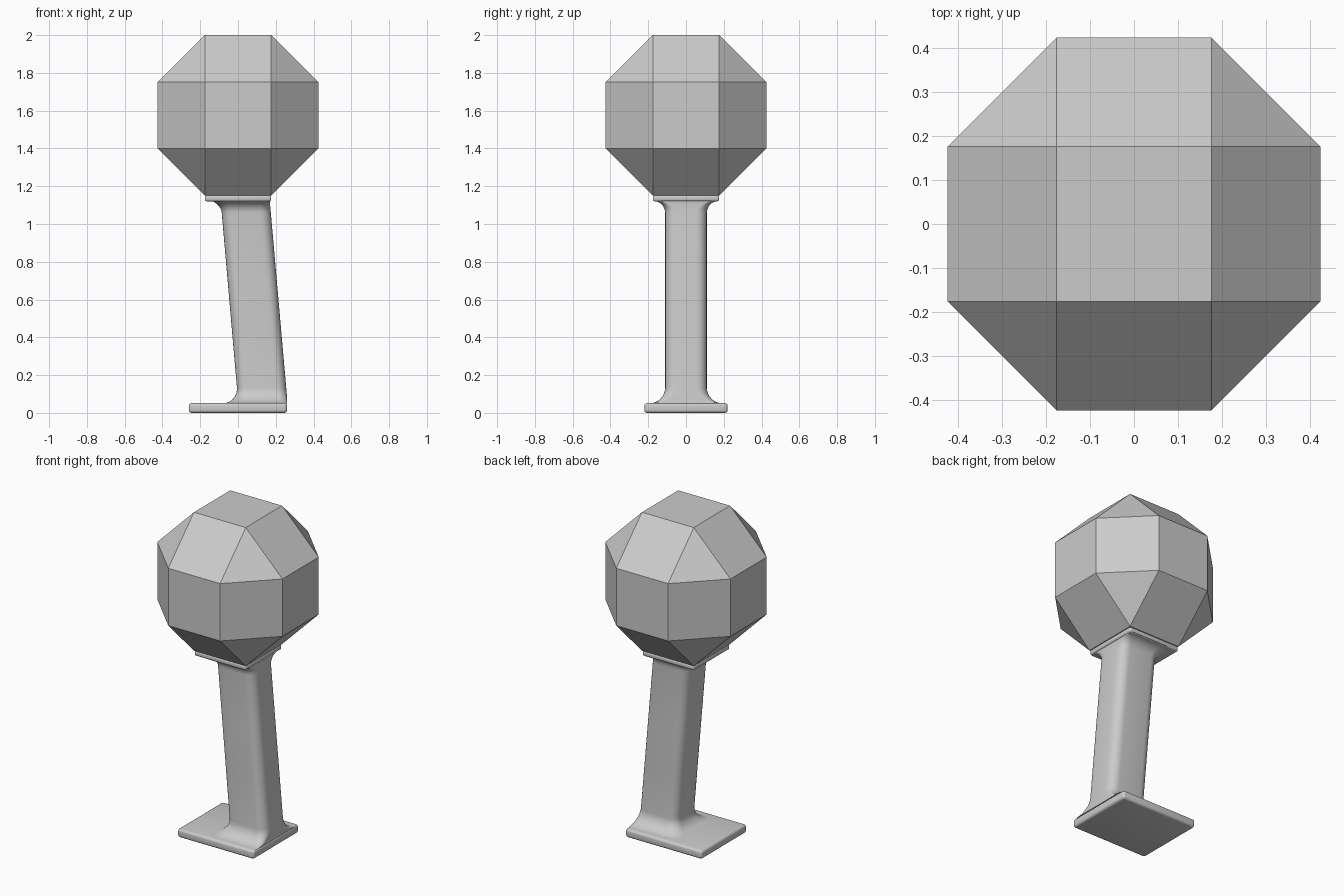
import bpy, bmesh, math
from itertools import product

if "Cube" in bpy.data.objects:
    bpy.data.objects.remove(bpy.data.objects["Cube"])

grey = bpy.data.materials.new("light grey")
grey.diffuse_color = (0.6, 0.6, 0.6, 1)
grey.use_nodes = True
grey.node_tree.nodes["Principled BSDF"].inputs["Base Color"].default_value = grey.diffuse_color


def finish(name, bm, smooth=True):
    bmesh.ops.recalc_face_normals(bm, faces=bm.faces)
    me = bpy.data.meshes.new(name)
    bm.to_mesh(me)
    bm.free()
    me.materials.append(grey)
    ob = bpy.data.objects.new(name, me)
    bpy.context.collection.objects.link(ob)
    if smooth:
        bpy.ops.object.select_all(action='DESELECT')
        ob.select_set(True)
        bpy.context.view_layer.objects.active = ob
        bpy.ops.object.shade_smooth_by_angle(angle=math.radians(35))
    return ob


def plate(name, hx, hy, z0, z1, r):
    """Slab with rounded edges."""
    bm = bmesh.new()
    bmesh.ops.create_cube(bm, size=1)
    for v in bm.verts:
        v.co = (v.co.x * 2 * hx, v.co.y * 2 * hy, z0 + (v.co.z + 0.5) * (z1 - z0))
    bmesh.ops.bevel(bm, geom=bm.edges[:], offset=r, segments=4, profile=0.5, affect='EDGES')
    return finish(name, bm)


def section(x0, x1, hy, r_left, r_right, z, n=6):
    """Rounded rectangle outline, one radius per end."""
    pts = []
    corners = [(x1 - r_right, hy - r_right, r_right), (x0 + r_left, hy - r_left, r_left),
               (x0 + r_left, r_left - hy, r_left), (x1 - r_right, r_right - hy, r_right)]
    for q, (cx, cy, r) in enumerate(corners):
        for i in range(n + 1):
            a = math.pi / 2 * (q + i / n)
            pts.append((cx + r * math.cos(a), cy + r * math.sin(a), z))
    return pts


# Faceted head: square faces and corner triangles
A, B, CZ = 0.176, 0.425, 1.576
bm = bmesh.new()
for sx, sy, sz in product((-1, 1), repeat=3):
    for p in ((A, A, B), (A, B, A), (B, A, A)):
        bm.verts.new((sx * p[0], sy * p[1], CZ + sz * p[2]))
bmesh.ops.convex_hull(bm, input=bm.verts[:])
bmesh.ops.dissolve_limit(bm, angle_limit=0.02, verts=bm.verts[:], edges=bm.edges[:])
finish("faceted_head", bm, smooth=False)

# Base and collar plates
plate("base_plate", 0.26, 0.22, 0.0, 0.052, 0.015)
plate("collar_plate", 0.176, 0.176, 1.12, 1.152, 0.011)

# Leaning stem with filleted ends, flush with the plates on the right
R, HY, STEPS = 0.085, 0.11, 8
Z0, Z1 = 0.05, 1.123
rings = []
for k in range(STEPS + 1):                       # lower flare
    a = math.pi / 2 * k / STEPS
    rings.append((Z0 + R * (1 - math.cos(a)), R * (1 - math.sin(a))))
rings += [(0.4, 0), (0.75, 0)]
TR = 0.065
for k in range(STEPS, -1, -1):                   # upper flare
    a = math.pi / 2 * k / STEPS
    rings.append((Z1 - TR * (1 - math.cos(a)), TR * (1 - math.sin(a))))
bm = bmesh.new()
loops = []
for z, flare in rings:
    left = 0.006 - 0.087 * z - flare
    right = min(0.267 - 0.088 * z, 0.259)
    r_right = max(0.012, 0.055 - 0.6 * flare)
    outline = section(left, right, HY + flare, 0.055 + 0.3 * flare, r_right, z)
    loops.append([bm.verts.new(p) for p in outline])
for lo, hi in zip(loops, loops[1:]):
    for i in range(len(lo)):
        j = (i + 1) % len(lo)
        bm.faces.new((lo[i], lo[j], hi[j], hi[i]))
bm.faces.new(loops[0][::-1])
bm.faces.new(loops[-1])
finish("leaning_stem", bm)
